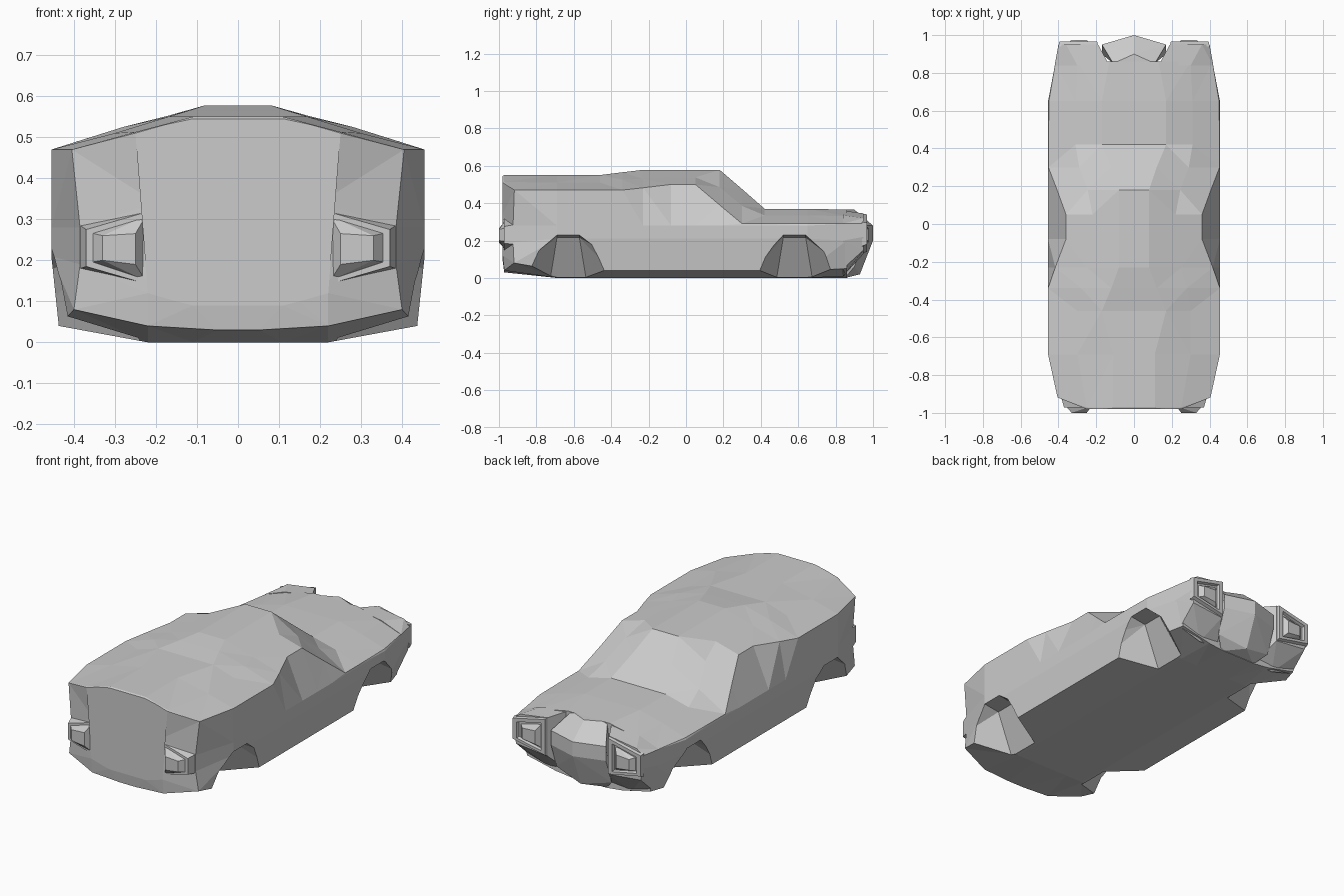
import bpy, bmesh

cube = bpy.data.objects.get("Cube")
if cube:
    bpy.data.objects.remove(cube, do_unlink=True)

paint = bpy.data.materials.new("body grey")
paint.use_nodes = True
GREY = (0.6, 0.6, 0.6, 1)
paint.diffuse_color = GREY
paint.node_tree.nodes["Principled BSDF"].inputs["Base Color"].default_value = GREY


def finish(name, bm):
    bmesh.ops.recalc_face_normals(bm, faces=bm.faces)
    mesh = bpy.data.meshes.new(name)
    bm.to_mesh(mesh)
    bm.free()
    mesh.materials.append(paint)
    obj = bpy.data.objects.new(name, mesh)
    bpy.context.scene.collection.objects.link(obj)
    return obj


def hull(name, points):
    bm = bmesh.new()
    for p in points:
        bm.verts.new(p)
    res = bmesh.ops.convex_hull(bm, input=bm.verts)
    loose = [v for v in res["geom_interior"] if isinstance(v, bmesh.types.BMVert)]
    bmesh.ops.delete(bm, geom=loose, context='VERTS')
    return finish(name, bm)


def loft(name, rings):
    """Skin closed rings of points and cap both ends."""
    bm = bmesh.new()
    rows = [[bm.verts.new(p) for p in ring] for ring in rings]
    n = len(rows[0])
    for a, b in zip(rows, rows[1:]):
        for i in range(n):
            j = (i + 1) % n
            bm.faces.new((a[i], a[j], b[j], b[i]))
    bm.faces.new(rows[0])
    bm.faces.new(rows[-1])
    bmesh.ops.triangulate(bm, faces=bm.faces)
    return finish(name, bm)


def section(y, half, sweep=0):
    """Half section from floor to roof, mirrored; sweep pulls the corners back."""
    right = [(x, y + sweep * max(0, x - .25), z) for x, z in half]
    left = [(-x, yy, z) for x, yy, z in reversed(right)]
    return right + left


# Main shell: floor edge, sill, side, belt, shoulder, roof slope, roof edge
def side(shoulder, slope, roof):
    return [(.11, 0), (.22, 0), (.437, .04), (.455, .21), (.455, .28),
            shoulder, slope, roof]


nose = [(.11, .09), (.15, .1), (.22, .12), (.22, .15), (.2, .34),
        (.25, .51), (.18, .53), (.11, .545)]
corner = [(.05, .03), (.22, .04), (.4, .08), (.385, .19), (.385, .28),
          (.405, .47), (.25, .513), (.11, .55)]
tail = [(.11, 0), (.2, .01), (.38, .05), (.415, .2), (.415, .26),
        (.415, .29), (.3, .33), (.13, .365)]
shell = loft("body_shell", [
    section(-.98, nose),
    section(-.972, corner, .35),
    section(-.69, side((.455, .47), (.3, .51), (.11, .55))),
    section(-.46, side((.455, .47), (.3, .51), (.17, .55))),
    section(-.34, side((.455, .47), (.28, .525), (.12, .565))),
    section(-.23, side((.417, .482), (.25, .53), (.08, .578))),
    section(-.08, side((.36, .5), (.22, .538), (.08, .578))),
    section(.05, side((.36, .5), (.22, .538), (.08, .578))),
    section(.18, side((.407, .39), (.245, .485), (.08, .578))),
    section(.30, side((.453, .29), (.29, .385), (.12, .475))),
    section(.42, side((.453, .29), (.31, .335), (.17, .37))),
    section(.65, side((.45, .29), (.31, .335), (.17, .37))),
    section(.86, tail),
])

# Centre of the tail: pointed wedge between the fenders
wedge = [(0, .90, .365), (0, 1, .28), (0, 1, .2), (0, .93, .02)]
for s in (-1, 1):
    wedge += [(s * .11, .85, .365), (s * .17, .95, .28), (s * .17, .95, .2),
              (s * .11, .85, 0), (s * .17, .9, .06)]
hull("tail_wedge", wedge)


def trapezoid(y, s, x0, x1, tall, short):
    """Lamp outline: tall edge inboard, short edge outboard."""
    return [(s * x0, y, tall[0]), (s * x1, y, short[0]),
            (s * x1, y, short[1]), (s * x0, y, tall[1])]


shells = [shell]
for s, label in ((1, "left"), (-1, "right")):
    # Fender ending in a recessed lamp frame
    root = [(s * x, .84, z) for x, z in
            ((.13, .02), (.25, .01), (.385, .05), (.42, .2), (.42, .29), (.3, .335), (.13, .36))]
    tip = [(s * x, .95, z) for x, z in
           ((.19, .13), (.385, .15), (.4, .22), (.4, .29), (.36, .32), (.19, .345))]
    shells.append(hull(label + "_tail_fender", root + tip))
    loft(label + "_tail_lamp_frame", [
        trapezoid(.94, s, .19, .4, (.13, .345), (.17, .3)),
        trapezoid(.967, s, .195, .395, (.14, .34), (.18, .295)),
        trapezoid(.967, s, .22, .37, (.16, .315), (.19, .28)),
        trapezoid(.952, s, .225, .365, (.165, .31), (.195, .275))])
    loft(label + "_tail_lamp", [
        trapezoid(.945, s, .225, .36, (.165, .305), (.195, .27)),
        trapezoid(.975, s, .25, .33, (.19, .265), (.2, .26))])

    # Nose lamp: shallow surround with a raised block
    loft(label + "_nose_lamp_surround", [
        trapezoid(-.92, s, .205, .385, (.13, .33), (.18, .285)),
        trapezoid(-.972, s, .215, .37, (.14, .32), (.185, .275))])
    loft(label + "_nose_lamp", [
        trapezoid(-.965, s, .225, .36, (.15, .308), (.195, .267)),
        trapezoid(-1, s, .25, .33, (.19, .265), (.2, .26))])

# Wheel arches: tapered pockets cut from the shell and fenders
arches = {
    "nose": [(-.88, -.03), (-.88, .08), (-.69, .235), (-.57, .235), (-.47, .16), (-.4, .04), (-.39, -.03)],
    "tail": [(.35, -.03), (.36, .04), (.44, .15), (.52, .235), (.64, .235), (.83, .07), (.84, -.03)],
}
for end, outline in arches.items():
    mid = -.63 if end == "nose" else .58
    for s, label in ((1, "left"), (-1, "right")):
        pts = [(s * .5, y, z) for y, z in outline]
        pts += [(s * .36, mid + d, .215) for d in (-.06, .06)]
        pts += [(s * .22, mid + d, -.03) for d in (-.1, .1)]
        cutter = hull(f"{label}_{end}_arch_cutter", pts)
        cutter.hide_render = True
        cutter.hide_set(True)
        cutter.display_type = 'WIRE'
        for target in shells:
            if target is not shell and (end == "nose" or label not in target.name):
                continue
            mod = target.modifiers.new("arch", 'BOOLEAN')
            mod.operation = 'DIFFERENCE'
            mod.solver = 'EXACT'
            mod.object = cutter
